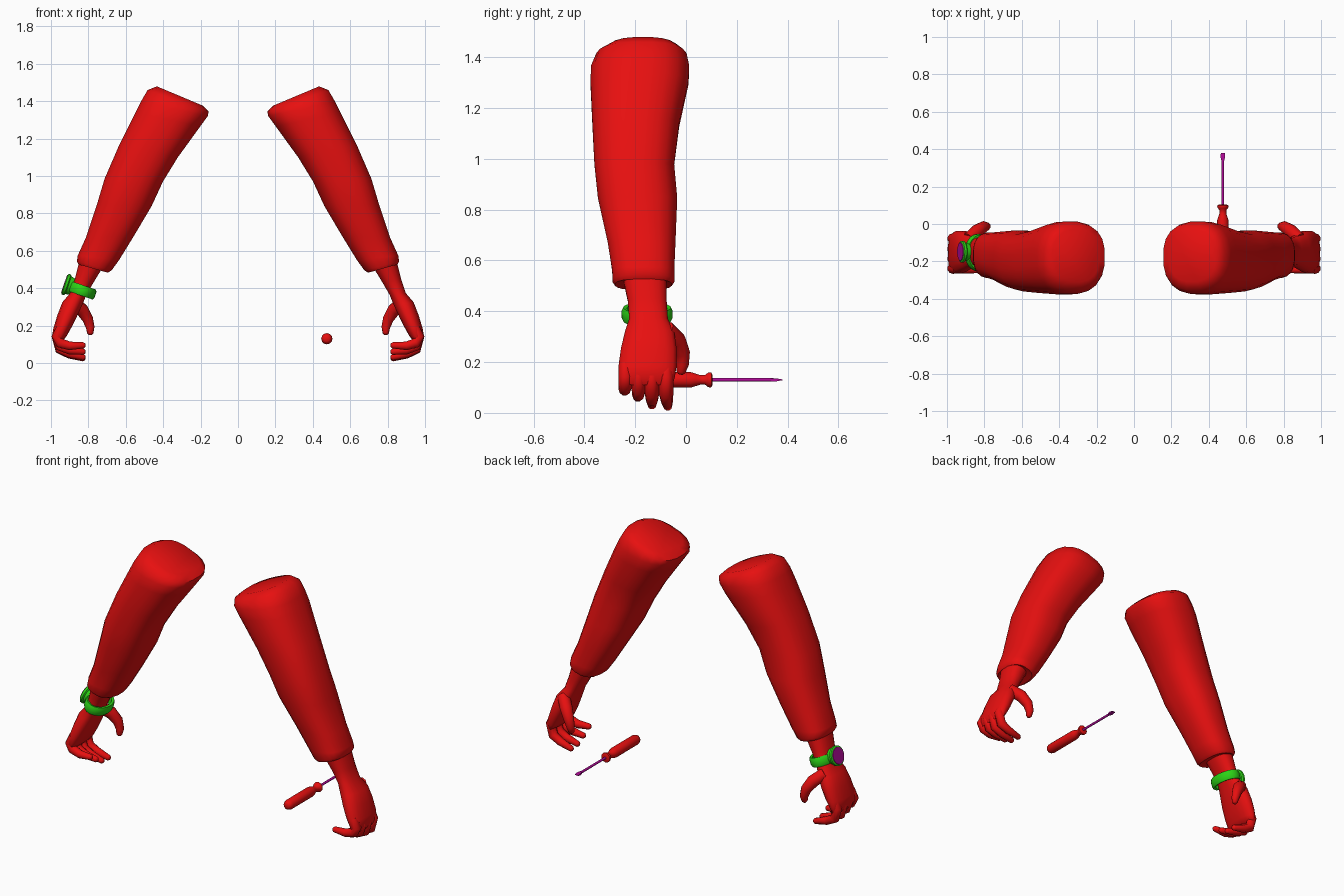
import bpy, bmesh, math
from mathutils import Vector, Matrix

if "Cube" in bpy.data.objects:
    bpy.data.objects.remove(bpy.data.objects["Cube"])


def material(name, rgb):
    m = bpy.data.materials.new(name)
    m.diffuse_color = (*rgb, 1)
    m.use_nodes = True
    m.node_tree.nodes["Principled BSDF"].inputs["Base Color"].default_value = m.diffuse_color
    return m


RED = material("red", (0.8, 0.005, 0.005))
GREEN = material("green", (0.025, 0.65, 0.008))
MAGENTA = material("magenta", (0.42, 0.003, 0.3))


def finish(name, bm, mat, angle=40):
    bmesh.ops.recalc_face_normals(bm, faces=bm.faces)
    me = bpy.data.meshes.new(name)
    bm.to_mesh(me)
    bm.free()
    ob = bpy.data.objects.new(name, me)
    bpy.context.collection.objects.link(ob)
    me.materials.append(mat)
    bpy.ops.object.select_all(action='DESELECT')
    ob.select_set(True)
    bpy.context.view_layer.objects.active = ob
    bpy.ops.object.shade_smooth_by_angle(angle=math.radians(angle))
    return ob


def skin(bm, rings, closed=False):
    """Bridge rings of points; cap the ends unless the loop is closed."""
    vs = [[bm.verts.new(p) for p in r] for r in rings]
    n = len(vs[0])
    pairs = list(zip(vs, vs[1:])) + ([(vs[-1], vs[0])] if closed else [])
    for a, b in pairs:
        for i in range(n):
            j = (i + 1) % n
            bm.faces.new((a[i], a[j], b[j], b[i]))
    if not closed:
        bm.faces.new(vs[0])
        bm.faces.new(vs[-1])


def section(side, xi, zi, xo, zo, y0, y1, n=20, power=2.5):
    """Rounded section spanning inner to outer point and y0 to y1."""
    pts = []
    for k in range(n):
        a = math.tau * (k + 0.5) / n
        c, s = math.cos(a), math.sin(a)
        u = math.copysign(abs(c) ** (2 / power), c)
        v = math.copysign(abs(s) ** (2 / power), s)
        pts.append((side * ((xi + xo) / 2 + u * (xo - xi) / 2),
                    (y0 + y1) / 2 + v * (y1 - y0) / 2,
                    (zi + zo) / 2 + u * (zo - zi) / 2))
    return pts


def tube(bm, side, path, radii, n=10):
    """Finger-like tube with a rounded tip."""
    pts = [Vector(p) for p in path]
    d = (pts[-1] - pts[-2]).normalized()
    pts.append(pts[-1] + d * radii[-1] * 0.55)
    radii = list(radii) + [radii[-1] * 0.5]
    rings = []
    for i, p in enumerate(pts):
        t = (pts[min(i + 1, len(pts) - 1)] - pts[max(i - 1, 0)]).normalized()
        u = (Vector((0, 1, 0)) - t * t.y).normalized()
        w = t.cross(u)
        ring = []
        for k in range(n):
            a = math.tau * k / n
            q = p + (u * math.cos(a) + w * math.sin(a)) * radii[i]
            ring.append((side * q.x, q.y, q.z))
        rings.append(ring)
    skin(bm, rings)


def lathe(name, profile, mat, matrix, n=16, angle=40):
    """Spin (height, radius) points round local z."""
    bm = bmesh.new()
    skin(bm, [[(r * math.cos(math.tau * k / n), r * math.sin(math.tau * k / n), h)
               for k in range(n)] for h, r in profile])
    bm.transform(matrix)
    return finish(name, bm, mat, angle)


# inner x, z, outer x, z, front y, back y
SLEEVE = [(.185, 1.375, .435, 1.48, -.31, -.03), (.155, 1.345, .485, 1.46, -.355, .004),
          (.16, 1.32, .52, 1.40, -.375, .014), (.20, 1.265, .55, 1.34, -.378, .012),
          (.32, 1.10, .635, 1.17, -.37, -.025), (.40, .97, .715, .985, -.362, -.045),
          (.46, .84, .755, .85, -.348, -.033), (.555, .68, .815, .67, -.31, -.04),
          (.635, .55, .858, .575, -.292, -.045), (.675, .495, .862, .545, -.29, -.045),
          (.695, .483, .853, .527, -.28, -.055), (.725, .495, .84, .53, -.24, -.08)]
PALM = [(.72, .515, .848, .55, -.25, -.075), (.772, .43, .873, .45, -.23, -.075),
        (.81, .365, .897, .375, -.225, -.07), (.832, .31, .94, .325, -.242, -.045),
        (.86, .25, .967, .255, -.258, -.035), (.89, .19, .988, .185, -.267, -.035),
        (.915, .145, .996, .14, -.266, -.042), (.935, .12, .98, .11, -.255, -.05)]
# finger y, tip y, tip height
FINGERS = [(-.238, -.245, .095), (-.186, -.19, .06), (-.134, -.134, .03), (-.078, -.072, .025)]

for side, label in ((1, "right"), (-1, "left")):
    # sleeved arm
    bm = bmesh.new()
    skin(bm, [section(side, *r) for r in SLEEVE])
    finish(label + "_sleeve", bm, RED, 50)
    # wrist and palm, fingers, thumb
    bm = bmesh.new()
    skin(bm, [section(side, *r, n=16, power=2.4) for r in PALM])
    for y, ty, tz in FINGERS:
        tube(bm, side, [(.945, y, .19), (.97, y, .14), (.952, y, .06 + tz * .5),
                        (.90, (y + ty) / 2, .03 + tz * .65), (.825, ty, tz)],
             (.026, .028, .028, .024, .017))
    tube(bm, side, [(.885, -.08, .33), (.835, -.035, .285), (.803, -.014, .235),
                    (.79, -.013, .19), (.79, -.02, .16)], (.035, .036, .03, .024, .017))
    finish(label + "_hand", bm, RED, 60)

# watch strap: a rounded band tilted to the wrist
tilt = Matrix.Translation((-.832, -.153, .388)) @ Matrix.Rotation(math.radians(19), 4, 'Y')
bm = bmesh.new()
skin(bm, [[((.062 + o) * math.cos(math.tau * k / 24), (.088 + o) * math.sin(math.tau * k / 24), h)
           for k in range(24)]
          for o, h in ((-.008, -.025), (.006, -.028), (.012, -.015),
                       (.012, .015), (.006, .028), (-.008, .025))], closed=True)
bm.transform(tilt)
finish("watch_strap", bm, GREEN)

# watch case and dial on the outside of the wrist
face = (Matrix.Translation((-.895, -.148, .412)) @
        Matrix.Rotation(math.radians(-71), 4, 'Y'))
lathe("watch_case", [(-.01, .045), (.012, .05), (.018, .058), (.03, .058), (.034, .052)],
      GREEN, face, 24)
lathe("watch_dial", [(.032, .05), (.037, .048)], MAGENTA, face, 24)

# screwdriver lying along y
axis = Matrix.Translation((.475, 0, .13)) @ Matrix.Rotation(math.radians(-90), 4, 'X')
lathe("screwdriver_handle",
      [(-.21, .014), (-.203, .024), (-.185, .03), (.02, .03), (.04, .024), (.055, .019),
       (.075, .019), (.085, .027), (.092, .03), (.1, .029), (.104, .02)], RED, axis, 12)
lathe("screwdriver_shaft", [(.09, .007), (.345, .007)], MAGENTA, axis, 10)

# flattened blade
bm = bmesh.new()
skin(bm, [[(sx * w, sy * t, h) for sx, sy in ((-1, -1), (1, -1), (1, 1), (-1, 1))]
          for h, w, t in ((.335, .006, .006), (.355, .012, .006), (.38, .011, .0015))])
bm.transform(axis)
finish("screwdriver_blade", bm, MAGENTA, 20)
